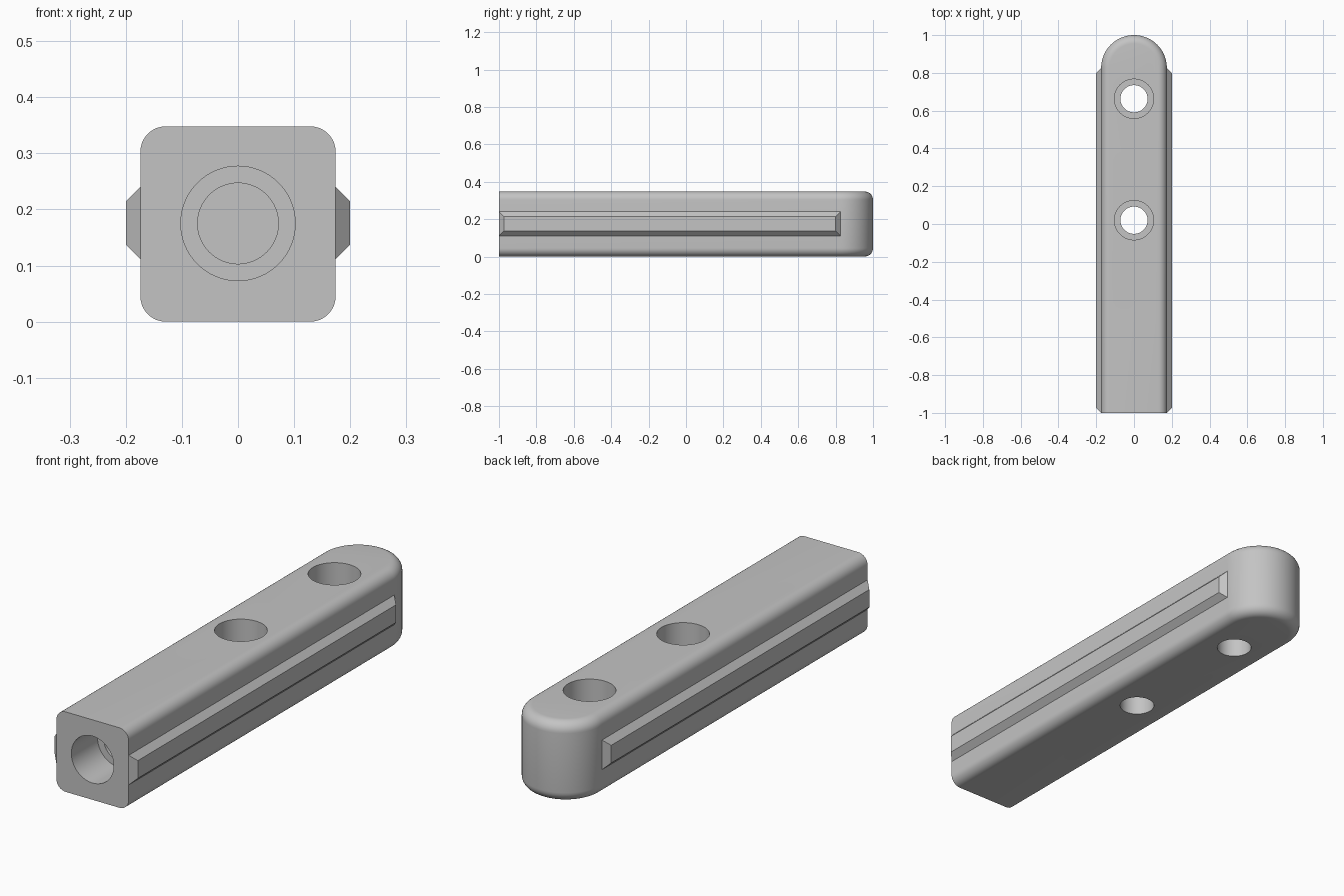
import bpy, bmesh, math

cube = bpy.data.objects.get("Cube")
if cube:
    bpy.data.objects.remove(cube, do_unlink=True)

HALF = 0.174          # half width of the bar, also its end radius
HEIGHT = 0.348
FILLET = 0.045
END_Y = 1 - HALF      # centre of the rounded end

grey = bpy.data.materials.new("plain grey")
grey.use_nodes = True
colour = (0.55, 0.55, 0.55, 1)
grey.diffuse_color = colour
grey.node_tree.nodes["Principled BSDF"].inputs["Base Color"].default_value = colour


def make_object(name, bm):
    bmesh.ops.recalc_face_normals(bm, faces=bm.faces)
    mesh = bpy.data.meshes.new(name)
    bm.to_mesh(mesh)
    bm.free()
    obj = bpy.data.objects.new(name, mesh)
    bpy.context.collection.objects.link(obj)
    mesh.materials.append(grey)
    return obj


def activate(obj):
    bpy.ops.object.select_all(action='DESELECT')
    obj.select_set(True)
    bpy.context.view_layer.objects.active = obj


def cut_cylinder(target, name, radius, start, depth, along_y=False):
    """Bore a round hole upwards from start, or backwards when along_y."""
    x, y, z = start
    centre = (x, y + depth / 2, z) if along_y else (x, y, z + depth / 2)
    turn = (math.pi / 2, 0, 0) if along_y else (0, 0, 0)
    bpy.ops.mesh.primitive_cylinder_add(vertices=64, radius=radius, depth=depth,
                                        location=centre, rotation=turn)
    cutter = bpy.context.object
    cutter.name = name
    cutter.data.materials.append(grey)
    cutter.hide_render = True
    mod = target.modifiers.new(name, 'BOOLEAN')
    mod.operation = 'DIFFERENCE'
    mod.solver = 'EXACT'
    mod.object = cutter
    activate(target)
    bpy.ops.object.modifier_apply(modifier=name)
    bpy.data.objects.remove(cutter, do_unlink=True)


# Bar: square front, half round back, filleted top and bottom rims
bm = bmesh.new()
steps = 40
outline = [(-HALF, -1), (HALF, -1)]
outline += [(HALF * math.cos(math.pi * i / steps),
             END_Y + HALF * math.sin(math.pi * i / steps)) for i in range(steps + 1)]
base = bm.faces.new([bm.verts.new((x, y, 0)) for x, y in outline])
top = bmesh.ops.extrude_face_region(bm, geom=[base])["geom"]
bmesh.ops.translate(bm, vec=(0, 0, HEIGHT),
                    verts=[g for g in top if isinstance(g, bmesh.types.BMVert)])
rims = [e for e in bm.edges
        if abs(e.verts[0].co.z - e.verts[1].co.z) < 1e-5
        and max(v.co.y for v in e.verts) > -0.99]
bmesh.ops.bevel(bm, geom=rims, offset=FILLET, segments=8, profile=0.5,
                affect='EDGES', clamp_overlap=False)
bar = make_object("bar", bm)

# Two counterbored screw holes through the bar
for label, y in (("middle", 0.02), ("back", 0.663)):
    cut_cylinder(bar, label + "_screw_hole", 0.072, (0, y, -0.1), 0.6)
    cut_cylinder(bar, label + "_counterbore", 0.104, (0, y, 0.168), 0.3)

# Stepped blind bore in the front face
cut_cylinder(bar, "front_bore", 0.102, (0, -1.1, 0.175), 0.28, along_y=True)
cut_cylinder(bar, "front_pilot", 0.072, (0, -1.1, 0.175), 0.6, along_y=True)
activate(bar)
bpy.ops.object.shade_smooth_by_angle(angle=math.radians(30))

# Side rails: flat strips with chamfered edges all round
for label, side in (("left", 1), ("right", -1)):
    bm = bmesh.new()
    rings = []
    for x, inset in ((HALF - 0.01, 0), (HALF, 0), (0.2, 0.026)):
        y0, y1 = -1 + inset, END_Y - inset
        z0, z1 = 0.111 + inset, 0.24 - inset
        rings.append([bm.verts.new((side * x, y, z))
                      for y, z in ((y0, z0), (y1, z0), (y1, z1), (y0, z1))])
    for a, b in zip(rings, rings[1:]):
        for i in range(4):
            j = (i + 1) % 4
            bm.faces.new((a[i], a[j], b[j], b[i]))
    bm.faces.new(rings[0])
    bm.faces.new(rings[-1])
    make_object(label + "_rail", bm)
